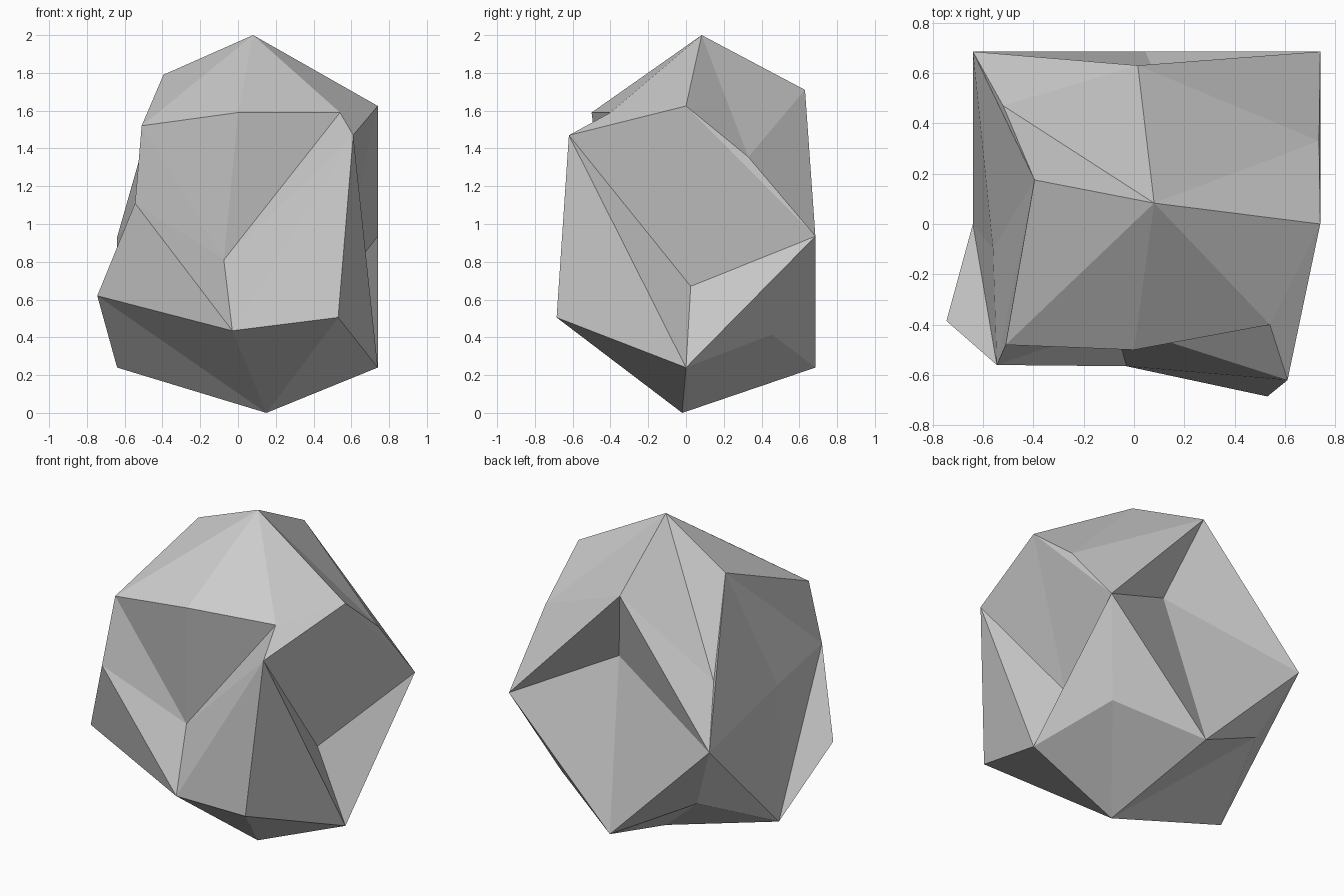
import bpy, bmesh

if "Cube" in bpy.data.objects:
    bpy.data.objects.remove(bpy.data.objects["Cube"])

# Rock: a faceted ball with three uneven rings of eight points and two poles.
# Each ring runs counter-clockwise from the front.
RINGS = [
    # lower ring
    [(-0.03, -0.565, 0.435), (0.53, -0.685, 0.505), (0.74, 0, 0.24), (0.54, 0.455, 0.415),
     (0.045, 0.685, 0.24), (-0.45, 0.535, 0.505), (-0.64, 0, 0.24), (-0.745, -0.385, 0.62)],
    # middle ring
    [(-0.075, -0.40, 0.81), (0.61, -0.62, 1.47), (0.53, 0.025, 0.67), (0.74, 0.685, 0.935),
     (0.153, 0.44, 1.23), (-0.64, 0.685, 0.93), (-0.56, -0.10, 1.03), (-0.545, -0.56, 1.11)],
    # upper ring
    [(0, -0.50, 1.59), (0.54, -0.40, 1.59), (0.74, 0, 1.625), (0.735, 0.33, 1.355),
     (0.015, 0.63, 1.71), (-0.52, 0.47, 1.26), (-0.395, 0.175, 1.79), (-0.51, -0.48, 1.52)],
]
BOTTOM, TOP = (0.15, -0.02, 0), (0.08, 0.083, 2)

# Crease of each four-sided patch: "/" rises to the right, "\" falls to the right
CREASES = ["/\\/\\/\\/\\", "//\\/\\/\\\\"]

bm = bmesh.new()
rings = [[bm.verts.new(p) for p in ring] for ring in RINGS]
bottom, top = bm.verts.new(BOTTOM), bm.verts.new(TOP)

# Side bands, two triangles per patch
for low, high, creases in zip(rings, rings[1:], CREASES):
    for i, crease in enumerate(creases):
        j = (i + 1) % 8
        a, b, c, d = low[i], low[j], high[j], high[i]
        if crease == "/":
            tris = (a, b, c), (a, c, d)
        else:
            tris = (a, b, d), (b, c, d)
        for tri in tris:
            bm.faces.new(tri)

# Fans closing the top and the bottom
for i in range(8):
    j = (i + 1) % 8
    bm.faces.new((rings[0][j], rings[0][i], bottom))
    bm.faces.new((rings[2][i], rings[2][j], top))

bmesh.ops.recalc_face_normals(bm, faces=bm.faces)
mesh = bpy.data.meshes.new("rock")
bm.to_mesh(mesh)
bm.free()
bpy.context.collection.objects.link(bpy.data.objects.new("rock", mesh))
